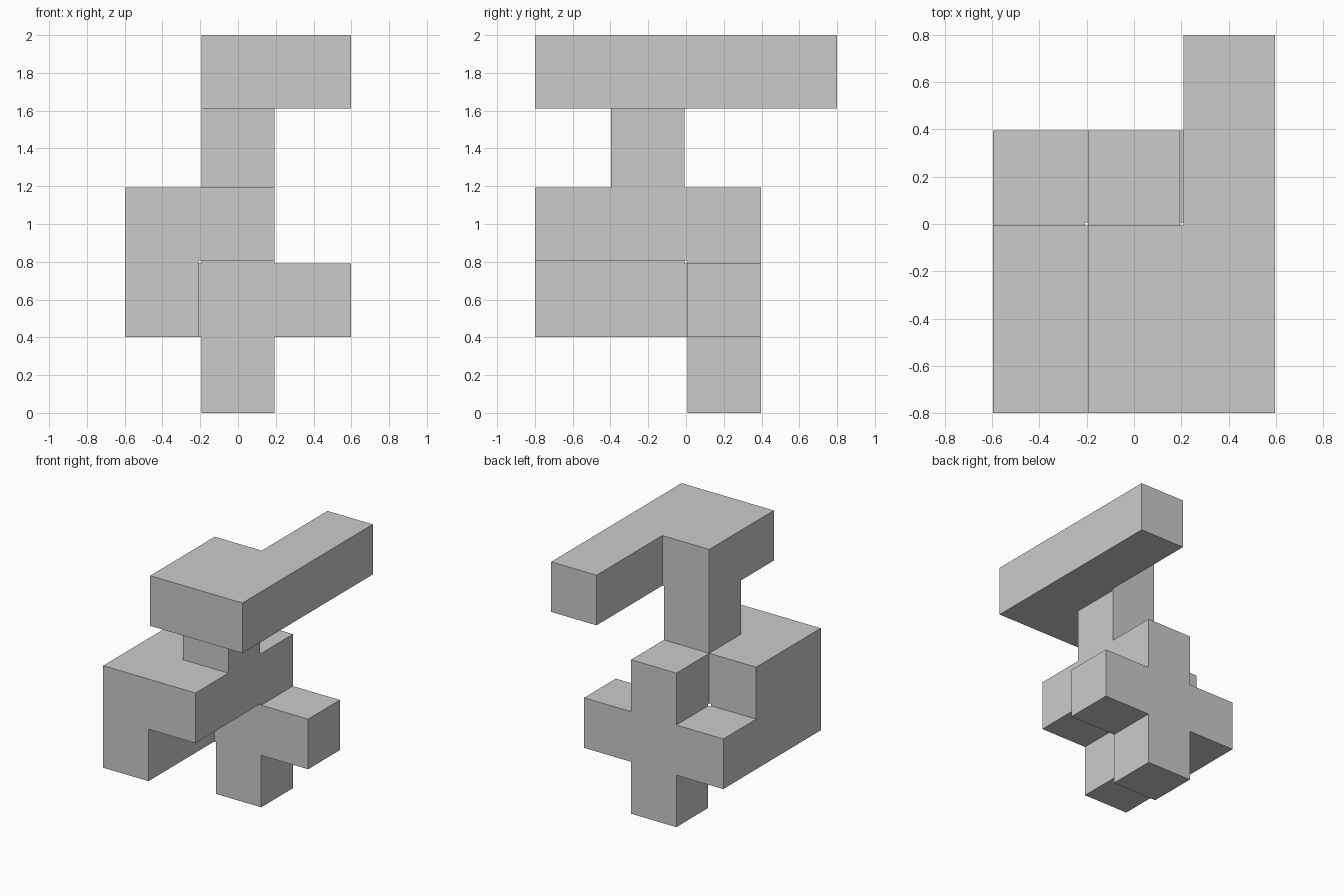
import bpy, bmesh
from itertools import product
from math import radians

if "Cube" in bpy.data.objects:
    bpy.data.objects.remove(bpy.data.objects["Cube"])

GAP = 0.014                 # clearance left around the cubes
STEP = (2 + GAP) / 5        # cube pitch, five layers high
SIZE = (3, 4, 5)            # cubes along x, y, z

# Parts of the cube shape as inclusive ranges of cube positions
parts = [
    ((1, 2, 0), (1, 2, 0)),   # foot
    ((0, 2, 1), (2, 2, 1)),   # back crossbar
    ((0, 0, 1), (0, 1, 1)),   # left lower beam
    ((0, 0, 2), (1, 1, 2)),   # middle slab
    ((1, 2, 2), (1, 2, 2)),   # middle slab tab
    ((1, 1, 3), (1, 1, 3)),   # neck
    ((1, 0, 4), (2, 1, 4)),   # top slab
    ((2, 2, 4), (2, 3, 4)),   # top arm
]
cubes = set()
for lo, hi in parts:
    cubes |= set(product(*(range(a, b + 1) for a, b in zip(lo, hi))))


def touching(f):
    return (f // 2,) if f % 2 == 0 else (f // 2, f // 2 + 1)


def solid(f):
    # a gap slot is filled only when every cube around it exists
    return all(c in cubes for c in product(*map(touching, f)))


def coord(axis, k):
    v = (k // 2) * STEP + (k % 2) * (STEP - GAP)
    return v if axis == 2 else v - (SIZE[axis] * STEP - GAP) / 2


bm = bmesh.new()
verts = {}


def vert(p):
    if p not in verts:
        verts[p] = bm.verts.new([coord(a, p[a]) for a in range(3)])
    return verts[p]


# Outer skin of the filled slots
for f in product(*(range(2 * n - 1) for n in SIZE)):
    if not solid(f):
        continue
    for axis, side in product(range(3), (0, 1)):
        n = list(f)
        n[axis] += 2 * side - 1
        if solid(n):
            continue
        u, w = (axis + 1) % 3, (axis + 2) % 3
        quad = []
        for du, dw in ((0, 0), (1, 0), (1, 1), (0, 1)):
            p = list(f)
            p[axis] += side
            p[u] += du
            p[w] += dw
            quad.append(vert(tuple(p)))
        bm.faces.new(quad if side else quad[::-1])

# Merge flat areas into clean faces
bmesh.ops.dissolve_limit(bm, angle_limit=radians(1), verts=bm.verts[:], edges=bm.edges[:])
mesh = bpy.data.meshes.new("cube_puzzle_piece")
bm.to_mesh(mesh)
bm.free()
bpy.context.collection.objects.link(bpy.data.objects.new("cube_puzzle_piece", mesh))
